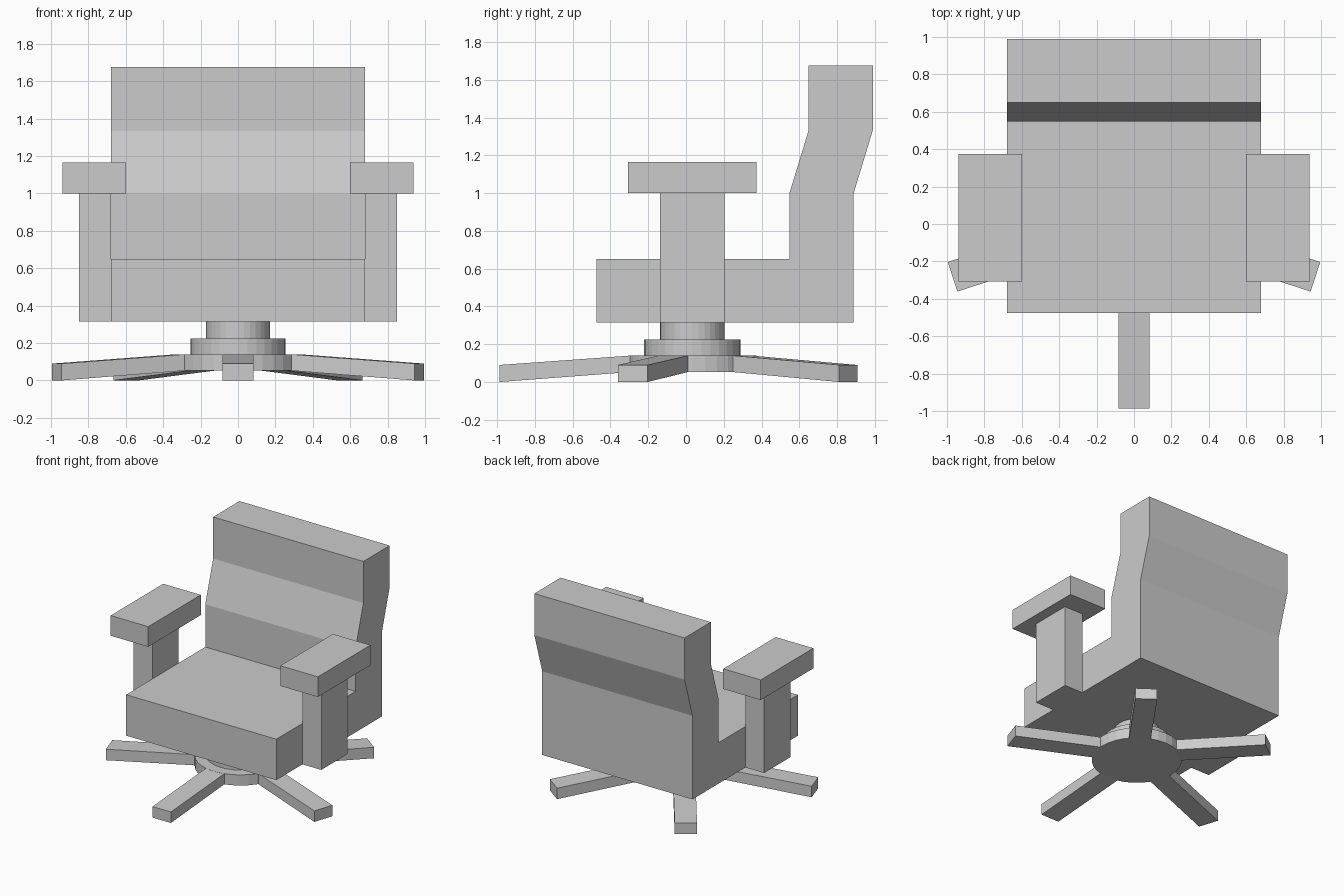
import bpy
import math
from mathutils import Matrix, Vector

cube = bpy.data.objects.get("Cube")
if cube:
    bpy.data.objects.remove(cube, do_unlink=True)

CENTRE_Y = 0.033   # swivel axis of the chair
SEAT_HALF = 0.68   # half width of the seat

grey = bpy.data.materials.new("plain grey")
grey.use_nodes = True
colour = (0.6, 0.6, 0.6, 1)
grey.diffuse_color = colour
grey.node_tree.nodes["Principled BSDF"].inputs["Base Color"].default_value = colour


def extrude(name, profile, half, matrix=None):
    """Extrude a (y, z) profile from x = -half to x = half."""
    n = len(profile)
    verts = [Vector((x, y, z)) for x in (-half, half) for y, z in profile]
    if matrix:
        verts = [matrix @ v for v in verts]
    faces = [list(range(n))[::-1], list(range(n, 2 * n))]
    faces += [(i, (i + 1) % n, (i + 1) % n + n, i + n) for i in range(n)]
    mesh = bpy.data.meshes.new(name)
    mesh.from_pydata(verts, [], faces)
    mesh.materials.append(grey)
    obj = bpy.data.objects.new(name, mesh)
    bpy.context.collection.objects.link(obj)
    return obj


def box(name, x, y, half_x, half_y, z0, z1):
    profile = [(y - half_y, z0), (y + half_y, z0), (y + half_y, z1), (y - half_y, z1)]
    return extrude(name, profile, half_x, Matrix.Translation((x, 0, 0)))


def disc(name, radius, z0, z1):
    bpy.ops.mesh.primitive_cylinder_add(vertices=32, radius=radius, depth=z1 - z0,
                                        location=(0, CENTRE_Y, (z0 + z1) / 2))
    obj = bpy.context.object
    obj.name = name
    obj.data.materials.append(grey)


# Seat and bent backrest in one side profile
extrude("seat_and_back", [(-0.475, 0.315), (0.888, 0.315), (0.888, 1.0), (0.99, 1.335),
                          (0.99, 1.675), (0.65, 1.675), (0.65, 1.335), (0.548, 1.0),
                          (0.548, 0.65), (-0.475, 0.65)], SEAT_HALF)

# Armrests
for side, s in (("left", 1), ("right", -1)):
    box(side + "_arm_post", s * (SEAT_HALF + 0.085), CENTRE_Y, 0.085, 0.17, 0.315, 1.0)
    box(side + "_arm_pad", s * 0.768, CENTRE_Y, 0.17, 0.34, 1.0, 1.165)

# Stepped swivel base
disc("swivel_column", 0.17, 0.225, 0.315)
disc("swivel_collar", 0.255, 0.14, 0.225)
disc("base_hub", 0.34, 0.053, 0.14)

# Five sloping legs, the first pointing to the front
for i in range(5):
    turn = Matrix.Translation((0, CENTRE_Y, 0)) @ Matrix.Rotation(math.tau * i / 5, 4, "Z")
    extrude("base_leg_%d" % (i + 1), [(-1.02, 0), (-0.32, 0.053), (-0.32, 0.14), (-1.02, 0.09)],
            0.083, turn)
